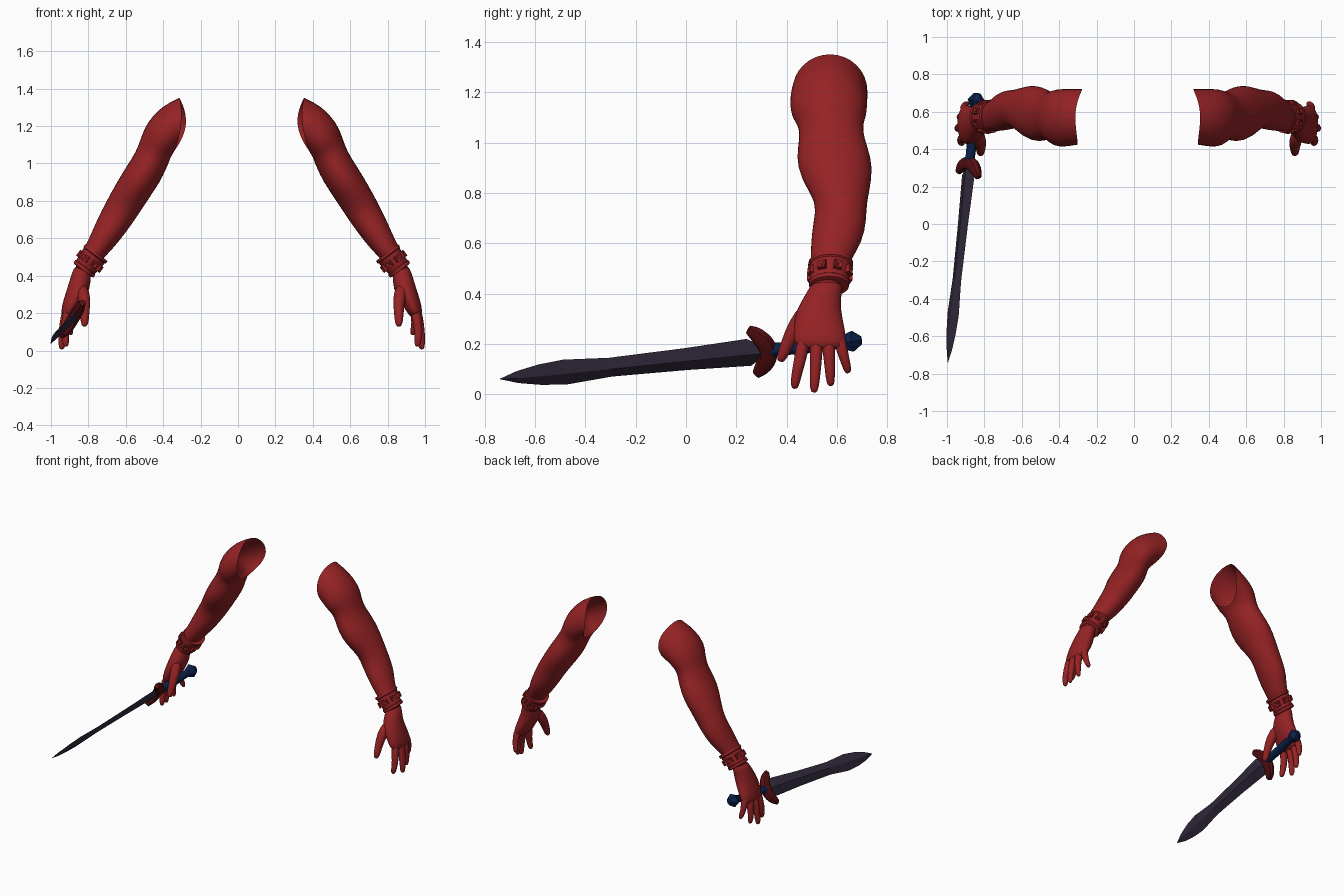
import bpy, bmesh
from math import sin, cos, pi, radians
from mathutils import Vector, Matrix

if "Cube" in bpy.data.objects:
    bpy.data.objects.remove(bpy.data.objects["Cube"])


def material(name, rgb):
    m = bpy.data.materials.new(name)
    m.use_nodes = True
    m.diffuse_color = (*rgb, 1)
    bsdf = m.node_tree.nodes["Principled BSDF"]
    bsdf.inputs["Base Color"].default_value = (*rgb, 1)
    bsdf.inputs["Roughness"].default_value = 0.7
    return m


RED = material("red skin", (0.3, 0.016, 0.018))
DARK_RED = material("dark red", (0.1, 0.005, 0.006))
NAVY = material("navy grip", (0.003, 0.016, 0.07))
STEEL = material("dark violet steel", (0.034, 0.024, 0.048))


def finish(name, bm, mat, matrix, angle, levels):
    bm.transform(matrix)
    bmesh.ops.recalc_face_normals(bm, faces=bm.faces)
    me = bpy.data.meshes.new(name)
    bm.to_mesh(me)
    bm.free()
    me.materials.append(mat)
    ob = bpy.data.objects.new(name, me)
    bpy.context.collection.objects.link(ob)
    if levels:
        sub = ob.modifiers.new("rounding", "SUBSURF")
        sub.levels = sub.render_levels = levels
    if angle:
        bpy.ops.object.select_all(action="DESELECT")
        ob.select_set(True)
        bpy.context.view_layer.objects.active = ob
        bpy.ops.object.shade_smooth_by_angle(angle=radians(angle))
    return ob


def loft(name, rings, mat, matrix=Matrix(), caps=(True, True), angle=60, levels=0):
    """Skin a list of equal-sized point rings."""
    bm = bmesh.new()
    rows = [[bm.verts.new(p) for p in ring] for ring in rings]
    n = len(rows[0])
    for a, b in zip(rows, rows[1:]):
        for i in range(n):
            j = (i + 1) % n
            bm.faces.new((a[i], a[j], b[j], b[i]))
    for row, cap in zip((rows[0], rows[-1]), caps):
        if cap:
            bm.faces.new(row)
    return finish(name, bm, mat, matrix, angle, levels)


def oval(c, u, v, n):
    c, u, v = Vector(c), Vector(u), Vector(v)
    return [c + u * cos(2 * pi * i / n) + v * sin(2 * pi * i / n) for i in range(n)]


def limb_ring(inner, outer, y0, y1, bow=0, n=16):
    """Oval from an inner and outer edge point (x, z) and a depth range, bowed inward front and back."""
    a, b = Vector((inner[0], 0, inner[1])), Vector((outer[0], 0, outer[1]))
    mid = (a + b) / 2 + Vector((0, (y0 + y1) / 2, 0))
    ring = oval(mid, (b - a) / 2, (0, (y1 - y0) / 2, 0), n)
    for i, p in enumerate(ring):
        s = sin(2 * pi * i / n)
        p.x += bow * s * s * (1 + .35 * s)
    return ring


def tube(name, path, radii, mat, matrix):
    pts = [Vector(p) for p in path]
    rings = []
    for i, p in enumerate(pts):
        d = (pts[min(i + 1, len(pts) - 1)] - pts[max(i - 1, 0)]).normalized()
        u = d.cross(Vector((0, 1, 0))).normalized()
        rings.append(oval(p, u * radii[i], d.cross(u) * radii[i], 8))
    # rounded tip
    rings.append(oval(pts[-1] + d * radii[-1] * 0.8, u * radii[-1] * 0.5, d.cross(u) * radii[-1] * 0.5, 8))
    return loft(name, rings, mat, matrix, levels=1)


ARM = [
    ((.385, 1.06), (.355, 1.355), .42, .725, -.04),
    ((.388, 1.05), (.45, 1.31), .41, .725, -.025),
    ((.40, 1.03), (.53, 1.22), .41, .725),
    ((.406, 1.01), (.56, 1.14), .445, .705),
    ((.42, .975), (.585, 1.065), .45, .71),
    ((.455, .90), (.635, .99), .435, .74),
    ((.51, .82), (.69, .90), .45, .745),
    ((.565, .735), (.75, .79), .52, .72),
    ((.61, .67), (.79, .71), .505, .72),
    ((.68, .575), (.82, .64), .495, .705),
    ((.745, .505), (.852, .57), .495, .655),
    ((.80, .45), (.89, .50), .49, .64),
    ((.832, .40), (.925, .43), .49, .625),
]
PALM = [
    ((.815, .43), (.91, .46), .495, .63),
    ((.83, .40), (.928, .42), .485, .62),
    ((.825, .33), (.95, .345), .435, .615),
    ((.875, .25), (.975, .27), .425, .635),
    ((.905, .20), (.988, .21), .425, .64),
    ((.925, .175), (.98, .18), .45, .625),
]
FINGERS = {
    "thumb": ([(.88, .495, .35), (.86, .438, .275), (.86, .402, .20), (.86, .38, .145)], (.04, .037, .028, .023)),
    "index_finger": ([(.945, .47, .23), (.962, .455, .14), (.966, .44, .08), (.96, .433, .035)], (.032, .026, .023, .019)),
    "middle_finger": ([(.95, .52, .23), (.972, .517, .14), (.98, .513, .07), (.982, .51, .02)], (.032, .026, .023, .019)),
    "ring_finger": ([(.948, .565, .23), (.964, .57, .15), (.97, .573, .09), (.965, .575, .045)], (.032, .026, .022, .018)),
    "little_finger": ([(.94, .605, .24), (.95, .622, .17), (.943, .635, .125), (.935, .643, .095)], (.03, .024, .02, .017)),
}


def build_arm(side, place):
    loft(side + "_arm", [limb_ring(*r) for r in ARM], RED, place, (False, True), levels=1)
    loft(side + "_palm", [limb_ring(*r) for r in PALM], RED, place, levels=1)
    for name, (path, radii) in FINGERS.items():
        tube(f"{side}_{name}", path, radii, RED, place)

    # Wrist cuff with raised rims
    axis = Vector((.6, -.06, -.8)).normalized()
    across = Vector((.8, 0, .6))
    depth = Vector((0, 1.2, 0))
    start = Vector((.797, .576, .523))
    profile = [(0, .062), (0, .074), (.015, .075), (.02, .069), (.095, .062),
               (.10, .067), (.117, .066), (.12, .055)]
    loft(side + "_cuff", [oval(start + axis * t, across * r, depth * r, 24) for t, r in profile],
         RED, place, angle=35)

    # Square studs around the cuff, each with a sunken pyramid face
    for k in range(8):
        a = 2 * pi * (k + .5) / 8
        out = (across * cos(a) + Vector((0, 1, 0)) * sin(a)).normalized()
        where = start + axis * .058 + (across * cos(a) + depth * sin(a)) * .066
        frame = Matrix((out, axis, out.cross(axis))).transposed().to_4x4()
        bm = bmesh.new()
        bmesh.ops.create_cube(bm, size=1, matrix=Matrix.Diagonal((.024, .036, .032, 1)))
        face = max(bm.faces, key=lambda f: f.calc_center_median().x)
        bmesh.ops.inset_individual(bm, faces=[face], thickness=.005)
        poked = bmesh.ops.poke(bm, faces=[face])
        for v in poked["verts"]:
            v.co.x -= .008
        finish(f"{side}_cuff_stud_{k + 1}", bm, RED, place @ Matrix.Translation(where) @ frame, 0, 0)


# The right arm is a mirror image set slightly closer in
build_arm("left", Matrix())
build_arm("right", Matrix.Translation((.04, 0, 0)) @ Matrix.Diagonal((-1, 1, 1, 1)))


# Sword: everything runs along one tilted line
def on_axis(y):
    return Vector((-.885 - (.27 - y) * .109, y, .168 - (.27 - y) * .107))


along = (on_axis(1) - on_axis(0)).normalized()
wide = Vector((.52, 0, .85))
wide = (wide - along * wide.dot(along)).normalized()
thin = along.cross(wide)

# Diamond-section blade
blade = [(.32, .035, .018), (.275, .046, .02), (.25, .063, .02), (0, .051, .017), (-.3, .044, .015),
         (-.48, .058, .015), (-.58, .048, .013), (-.67, .028, .009), (-.74, .001, .001)]
loft("sword_blade", [oval(on_axis(y), wide * w, thin * t, 4) for y, w, t in blade], STEEL, angle=0)

# Crescent guard with tips swept towards the blade
guard = []
for i in range(13):
    s = i / 6 - 1
    tangent = (wide * .1 - along * .13 * s).normalized()
    normal = tangent.cross(thin)
    size = 1 - .5 * s ** 4
    centre = on_axis(.325) + wide * .105 * s - along * .062 * s * s
    guard.append(oval(centre, normal * .038 * size, thin * .032 * size, 8))
loft("sword_guard", guard, DARK_RED, angle=40)

# Grip and faceted pommel
grip = [(.33, .03), (.37, .026), (.48, .029), (.6, .025), (.645, .027)]
loft("sword_grip", [oval(on_axis(y), wide * r, thin * r, 10) for y, r in grip], NAVY, angle=50)
pommel = [(.62, .03), (.662, .047), (.698, .018)]
loft("sword_pommel", [oval(on_axis(y), wide * r, thin * r, 6) for y, r in pommel], NAVY, angle=0)
